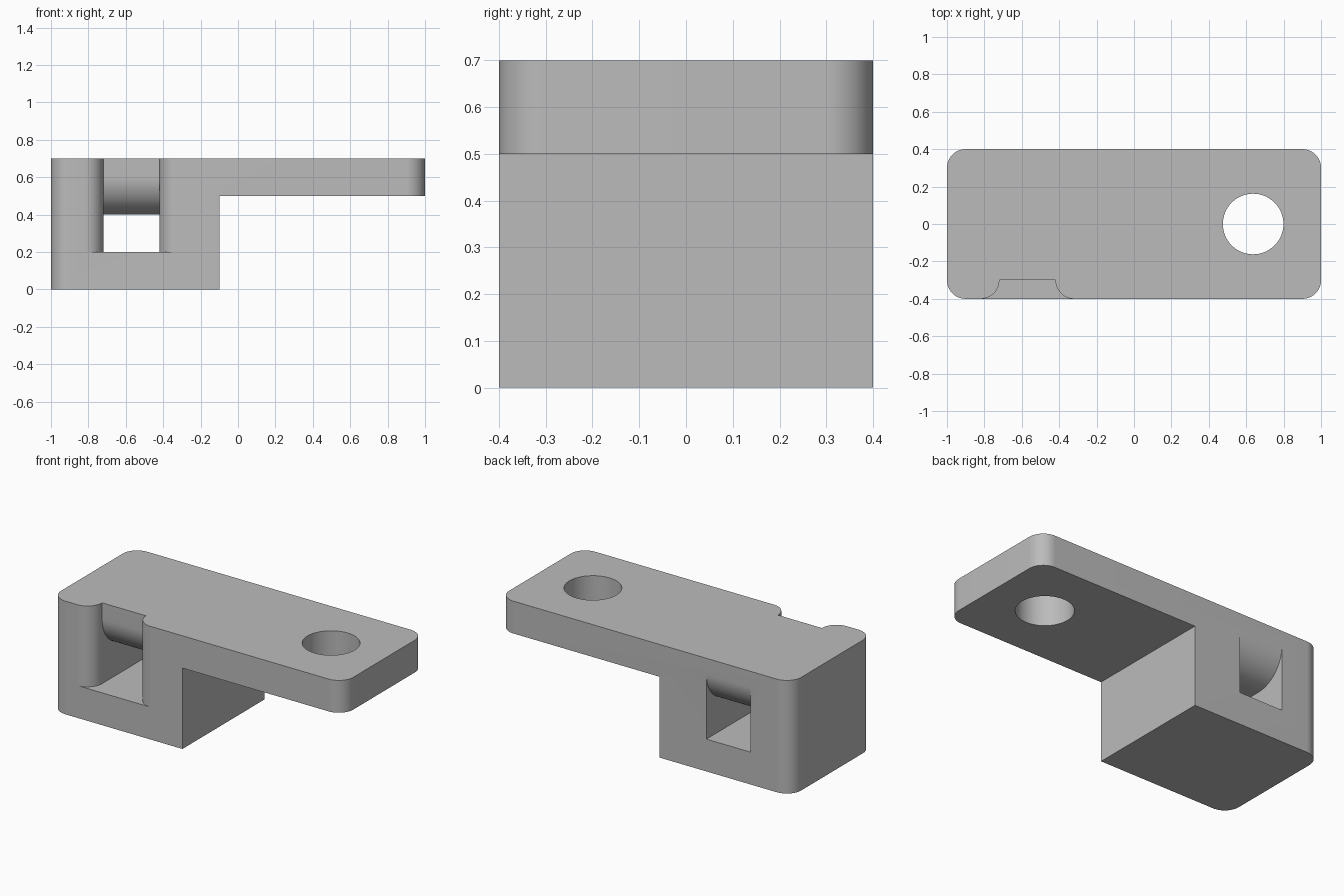
import bpy, bmesh, math
from mathutils import Vector

if "Cube" in bpy.data.objects:
    bpy.data.objects.remove(bpy.data.objects["Cube"])

metal = bpy.data.materials.new("plain_grey")
metal.use_nodes = True
GREY = (0.5, 0.5, 0.5, 1)
metal.diffuse_color = GREY
metal.node_tree.nodes["Principled BSDF"].inputs["Base Color"].default_value = GREY


def arc(cx, cy, r, start, end, steps=20):
    """Points on a circular arc, angles in degrees."""
    angles = [math.radians(start + (end - start) * i / steps) for i in range(steps + 1)]
    return [(cx + r * math.cos(a), cy + r * math.sin(a)) for a in angles]


def prism(name, profile, low, high, axis="z"):
    """Extrude a closed profile along z (xy profile) or along x (yz profile)."""
    bm = bmesh.new()
    place = (lambda a, b: (a, b, low)) if axis == "z" else (lambda a, b: (low, a, b))
    face = bm.faces.new([bm.verts.new(place(a, b)) for a, b in profile])
    extruded = bmesh.ops.extrude_face_region(bm, geom=[face])["geom"]
    shift = Vector((0, 0, high - low)) if axis == "z" else Vector((high - low, 0, 0))
    bmesh.ops.translate(bm, vec=shift, verts=[v for v in extruded if isinstance(v, bmesh.types.BMVert)])
    bmesh.ops.recalc_face_normals(bm, faces=bm.faces)
    mesh = bpy.data.meshes.new(name)
    bm.to_mesh(mesh)
    bm.free()
    obj = bpy.data.objects.new(name, mesh)
    bpy.context.collection.objects.link(obj)
    mesh.materials.append(metal)
    return obj


def cut(target, cutter):
    """Subtract the cutter, then discard it."""
    cutter.hide_render = True
    mod = target.modifiers.new("cut", "BOOLEAN")
    mod.operation, mod.solver, mod.object = "DIFFERENCE", "EXACT", cutter
    bpy.context.view_layer.objects.active = target
    bpy.ops.object.modifier_apply(modifier=mod.name)
    bpy.data.objects.remove(cutter)


# Body: full-height block with rounded vertical corners
R = 0.1
X, Y, TOP = 1.0, 0.4, 0.7
outline = (arc(X - R, Y - R, R, 0, 90) + arc(R - X, Y - R, R, 90, 180)
           + arc(R - X, R - Y, R, 180, 270) + arc(X - R, R - Y, R, 270, 360))
bracket = prism("bracket", outline, 0, TOP)

# Space below the overhanging arm
cut(bracket, prism("arm_clearance", [(-0.1, -1), (2, -1), (2, 1), (-0.1, 1)], -1, 0.5))

# Round hole through the arm
cut(bracket, prism("arm_hole", arc(0.637, 0, 0.162, 0, 360, 64)[:-1], 0.3, 1))

# Front notch, open at the top, with flared mouth
LEFT, RIGHT, FLOOR = -0.72, -0.42, 0.2
notch = ([(LEFT - R, -0.5)] + arc(LEFT - R, -Y + R, R, 270, 360)
         + arc(RIGHT + R, -Y + R, R, 180, 270) + [(RIGHT + R, -0.5)])
cut(bracket, prism("front_notch", notch, FLOOR, 1))

# Through slot whose ceiling is rounded at both ends
C = 0.2
slot = ([(-0.35, FLOOR), (0.5, FLOOR), (0.5, 0.6)] + arc(Y - C, 0.6, C, 0, -90)
        + arc(-0.3 + C, 0.6, C, 270, 180) + [(-0.35, 0.6)])
cut(bracket, prism("through_slot", slot, LEFT, RIGHT, "x"))

# Smooth curves, crisp edges
bpy.ops.object.select_all(action="DESELECT")
bracket.select_set(True)
bpy.context.view_layer.objects.active = bracket
bpy.ops.object.shade_smooth_by_angle(angle=math.radians(30))
